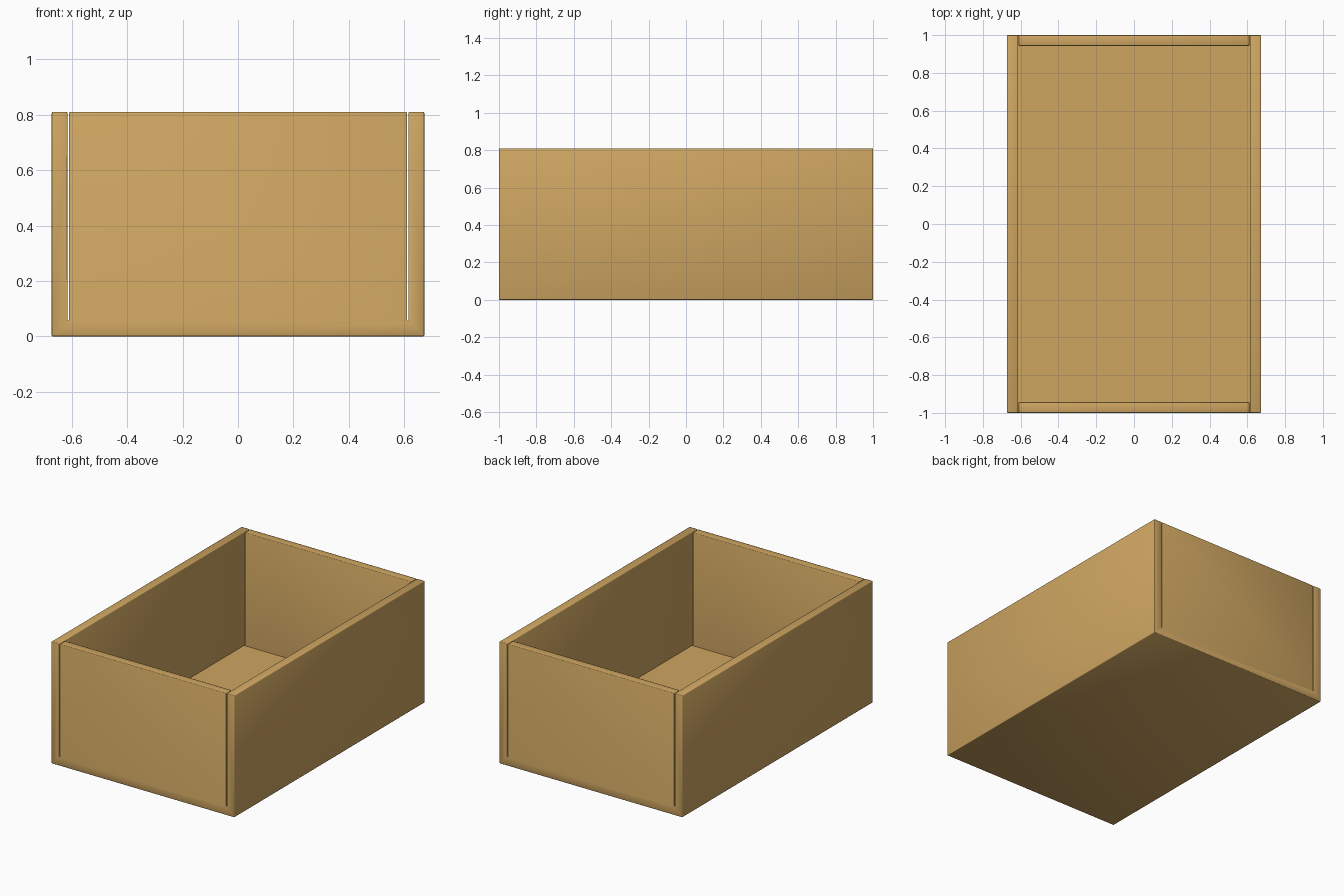
import bpy
import bmesh

# Remove the default cube
cube = bpy.data.objects.get("Cube")
if cube:
    bpy.data.objects.remove(cube, do_unlink=True)

# Main dimensions
HALF_X, HALF_Y, HEIGHT = 0.673, 1.0, 0.81
BOARD = 0.057      # thickness of walls and floor
GAP = 0.005        # slit between end walls and side walls
EDGE = 0.004       # softened edge width

side_in = HALF_X - BOARD
end_x = side_in - GAP
end_in = HALF_Y - BOARD
xs = [-HALF_X, -side_in, -end_x, end_x, side_in, HALF_X]
ys = [-HALF_Y, -end_in, end_in, HALF_Y]

bm = bmesh.new()

# Floor board as a grid of cells, with an underside
grid = [[bm.verts.new((x, y, 0)) for y in ys] for x in xs]
for i in range(len(xs) - 1):
    for j in range(len(ys) - 1):
        bm.faces.new((grid[i][j], grid[i + 1][j], grid[i + 1][j + 1], grid[i][j + 1]))


def raise_faces(faces, amount):
    """Extrude a region of faces straight up."""
    made = bmesh.ops.extrude_face_region(bm, geom=faces)["geom"]
    verts = [v for v in made if isinstance(v, bmesh.types.BMVert)]
    bmesh.ops.translate(bm, vec=(0, 0, amount), verts=verts)
    return [f for f in made if isinstance(f, bmesh.types.BMFace)]


bottom = bm.faces[:]
bottom_copy = bmesh.ops.duplicate(bm, geom=bottom)["geom"]
top = raise_faces(bottom, BOARD)
bmesh.ops.delete(bm, geom=[f for f in bottom if f.is_valid], context="FACES")
bmesh.ops.remove_doubles(bm, verts=bm.verts[:], dist=0.0001)


# Side and end walls raised from the floor, leaving the slits open
def is_wall(face):
    c = face.calc_center_median()
    side = abs(c.x) > side_in
    end = abs(c.y) > end_in and abs(c.x) < end_x
    return side or end


top = [f for f in bm.faces if f.calc_center_median().z > BOARD - 0.001]
walls = [f for f in top if is_wall(f)]
raise_faces(walls, HEIGHT - BOARD)
bmesh.ops.delete(bm, geom=[f for f in walls if f.is_valid], context="FACES")
bmesh.ops.remove_doubles(bm, verts=bm.verts[:], dist=0.0001)
bmesh.ops.recalc_face_normals(bm, faces=bm.faces[:])

# Merge flat regions, then soften only the outward edges
bmesh.ops.dissolve_limit(bm, angle_limit=0.02, verts=bm.verts[:], edges=bm.edges[:])
bm.normal_update()
outward = [e for e in bm.edges if e.is_manifold and e.calc_face_angle_signed(0) > 0.5]
bmesh.ops.bevel(bm, geom=outward, offset=EDGE, segments=2, profile=0.5,
                affect="EDGES", clamp_overlap=False)

mesh = bpy.data.meshes.new("open_box")
bm.to_mesh(mesh)
bm.free()
box = bpy.data.objects.new("open_box", mesh)
bpy.context.collection.objects.link(box)

# Pale wood colour
wood = bpy.data.materials.new("pale_wood")
wood.use_nodes = True
colour = (0.62, 0.38, 0.12, 1)
wood.diffuse_color = colour
wood.node_tree.nodes["Principled BSDF"].inputs["Base Color"].default_value = colour
mesh.materials.append(wood)

# Smooth shading across the softened edges only
bpy.ops.object.select_all(action="DESELECT")
box.select_set(True)
bpy.context.view_layer.objects.active = box
bpy.ops.object.shade_smooth_by_angle(angle=1.0)
